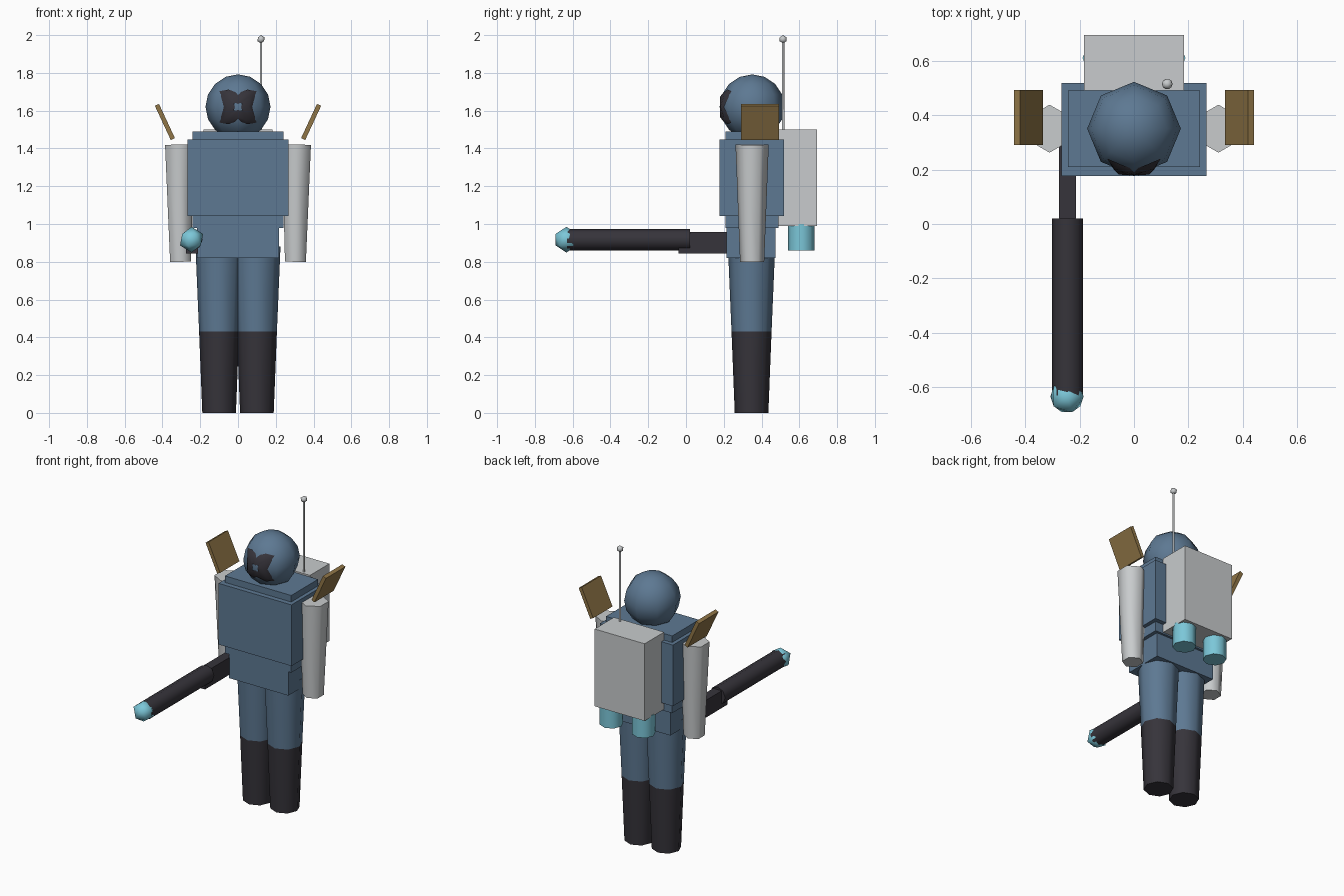
import bpy, bmesh
from math import radians, atan2, sqrt
from mathutils import Matrix, Vector

cube = bpy.data.objects.get("Cube")
if cube:
    bpy.data.objects.remove(cube, do_unlink=True)


def material(name, r, g, b):
    m = bpy.data.materials.new(name)
    m.use_nodes = True
    m.diffuse_color = (r, g, b, 1)
    m.node_tree.nodes["Principled BSDF"].inputs["Base Color"].default_value = (r, g, b, 1)
    return m


BLUE = material("slate_blue", 0.11, 0.19, 0.29)
GREY = material("light_grey", 0.58, 0.6, 0.61)
DARK = material("charcoal", 0.037, 0.034, 0.043)
GOLD = material("bronze", 0.28, 0.18, 0.063)
TEAL = material("pale_teal", 0.2, 0.57, 0.69)


def finish(bm, name, mat, matrix=None):
    """Turn a bmesh into a smooth object that keeps its hard edges."""
    me = bpy.data.meshes.new(name)
    bm.to_mesh(me)
    bm.free()
    if matrix is not None:
        me.transform(matrix)
    for p in me.polygons:
        p.use_smooth = True
    me.set_sharp_from_angle(angle=radians(65))
    me.materials.append(mat)
    ob = bpy.data.objects.new(name, me)
    bpy.context.collection.objects.link(ob)
    return ob


def box(name, mat, xs, ys, zs, tilt=0):
    lo, hi = Vector((xs[0], ys[0], zs[0])), Vector((xs[1], ys[1], zs[1]))
    bm = bmesh.new()
    bmesh.ops.create_cube(bm, size=1)
    size = Matrix.Diagonal((*(hi - lo), 1))
    return finish(bm, name, mat, Matrix.Translation((lo + hi) / 2) @ Matrix.Rotation(tilt, 4, "Y") @ size)


def tube(name, mat, start, end, r0, r1, sides=8):
    """Tapered prism from start to end."""
    a, b = Vector(start), Vector(end)
    bm = bmesh.new()
    bmesh.ops.create_cone(bm, cap_ends=True, segments=sides, radius1=r0, radius2=r1, depth=(b - a).length)
    turn = Vector((0, 0, 1)).rotation_difference(b - a).to_matrix().to_4x4()
    return finish(bm, name, mat, Matrix.Translation((a + b) / 2) @ turn)


def gem(name, mat, centre, r):
    bm = bmesh.new()
    bmesh.ops.create_icosphere(bm, subdivisions=1, radius=r)
    return finish(bm, name, mat, Matrix.Translation(centre))


# Body
Y = 0.35
box("torso_core", BLUE, (-0.242, 0.242), (0.21, 0.49), (0.98, 1.49))
box("chest_armour", BLUE, (-0.267, 0.267), (0.177, 0.518), (1.043, 1.447))
box("pelvis", BLUE, (-0.218, 0.218), (0.215, 0.475), (0.82, 0.98))

# Head
HEAD = Vector((0, Y, 1.62))
R = 0.172
bm = bmesh.new()
bmesh.ops.create_uvsphere(bm, u_segments=8, v_segments=8, radius=R)
finish(bm, "head", BLUE, Matrix.Translation(HEAD))

# Visor: a thin faceted shell with a small opening
quarter = [(0, 0.073), (0.05, 0.092), (0.098, 0.083), (0.075, 0)]
outline = sorted({(sx * x, sz * z) for x, z in quarter for sx in (1, -1) for sz in (1, -1)},
                 key=lambda p: atan2(p[1], p[0]))
bm = bmesh.new()
rings = []
for scale, lift in ((1, 0.96), (0.75, 1.035), (0.22, 1.0)):
    rings.append([bm.verts.new((x * scale, -lift * sqrt(R * R - (x * x + z * z) * scale ** 2), z * scale))
                  for x, z in outline])
for a, b in zip(rings, rings[1:]):
    for i in range(len(a)):
        j = (i + 1) % len(a)
        bm.faces.new((a[i], a[j], b[j], b[i]))
bm.normal_update()
bmesh.ops.reverse_faces(bm, faces=[f for f in bm.faces if f.normal.y > 0])
finish(bm, "visor", DARK, Matrix.Translation(HEAD))

# Paired parts
for side, s in (("left", 1), ("right", -1)):
    leg = s * 0.1
    tube(side + "_boot", DARK, (leg, Y - 0.003, 0), (leg, Y - 0.003, 0.43), 0.089, 0.106)
    tube(side + "_thigh", BLUE, (leg, Y - 0.003, 0.43), (leg, Y - 0.003, 0.88), 0.106, 0.125)
    tube(side + "_arm", GREY, (s * 0.304, Y, 0.8), (s * 0.31, Y, 1.42), 0.064, 0.088, 6)
    c = s * 0.387
    box(side + "_shoulder_plate", GOLD, (c - 0.012, c + 0.012), (0.29, 0.492), (1.44, 1.64), s * radians(25))
    tube(side + "_thruster", TEAL, (s * 0.118, 0.61, 0.86), (s * 0.118, 0.61, 1.0), 0.071, 0.071)

# Backpack and antenna
box("backpack", GREY, (-0.183, 0.183), (0.49, 0.693), (0.99, 1.5))
tube("antenna_rod", GREY, (0.122, 0.514, 1.49), (0.122, 0.514, 1.97), 0.007, 0.007, 6)
gem("antenna_tip", GREY, (0.122, 0.514, 1.978), 0.022)

# Weapon
box("weapon_stock", DARK, (-0.275, -0.213), (-0.04, 0.295), (0.843, 0.957))
tube("weapon_barrel", DARK, (-0.244, 0.02, 0.917), (-0.244, -0.63, 0.917), 0.057, 0.057)
gem("weapon_muzzle", TEAL, (-0.246, -0.633, 0.917), 0.068)
